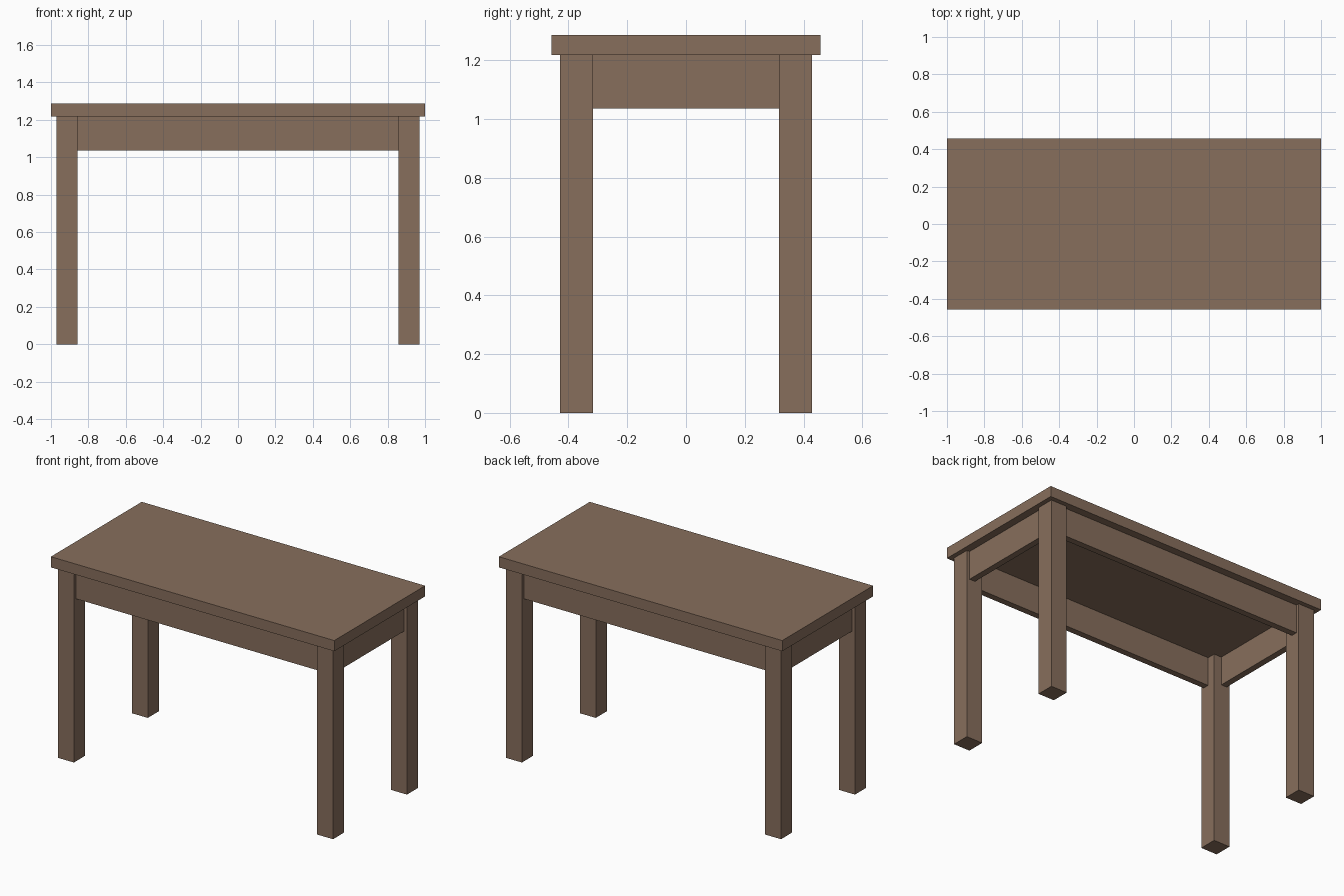
import bpy

if "Cube" in bpy.data.objects:
    bpy.data.objects.remove(bpy.data.objects["Cube"])

wood = bpy.data.materials.new("brown wood")
wood.diffuse_color = (0.242, 0.156, 0.107, 1)
wood.use_nodes = True
wood.node_tree.nodes["Principled BSDF"].inputs["Base Color"].default_value = wood.diffuse_color


def box(name, lo, hi):
    """Axis-aligned box between two corners."""
    bpy.ops.mesh.primitive_cube_add(size=1, location=[(a + b) / 2 for a, b in zip(lo, hi)])
    ob = bpy.context.object
    ob.name = name
    ob.scale = [b - a for a, b in zip(lo, hi)]
    bpy.ops.object.transform_apply(location=False, rotation=False, scale=True)
    ob.data.materials.append(wood)
    return ob


TOP_X, TOP_Y = 1.0, 0.458            # tabletop half sizes
LEG_X, LEG_Y, LEG_W = 0.971, 0.429, 0.113  # outer leg faces, leg width
UNDER, HEIGHT, RAIL_Z = 1.218, 1.286, 1.037
RECESS, RAIL_T = 0.02, 0.04          # rail set-back and thickness

# Tabletop
box("tabletop", (-TOP_X, -TOP_Y, UNDER), (TOP_X, TOP_Y, HEIGHT))

# Four square legs
for sx, side in ((-1, "left"), (1, "right")):
    for sy, end in ((-1, "front"), (1, "back")):
        x = sorted((sx * LEG_X, sx * (LEG_X - LEG_W)))
        y = sorted((sy * LEG_Y, sy * (LEG_Y - LEG_W)))
        box(f"{end}_{side}_leg", (x[0], y[0], 0), (x[1], y[1], UNDER))

# Long rails between the legs, front and back
rx, ry = LEG_X - LEG_W, LEG_Y - LEG_W
for s, end in ((-1, "front"), (1, "back")):
    y = sorted((s * (LEG_Y - RECESS), s * (LEG_Y - RECESS - RAIL_T)))
    box(f"{end}_rail", (-rx, y[0], RAIL_Z), (rx, y[1], UNDER))

# Short rails at the sides
for s, side in ((-1, "left"), (1, "right")):
    x = sorted((s * (LEG_X - RECESS), s * (LEG_X - RECESS - RAIL_T)))
    box(f"{side}_rail", (x[0], -ry, RAIL_Z), (x[1], ry, UNDER))
